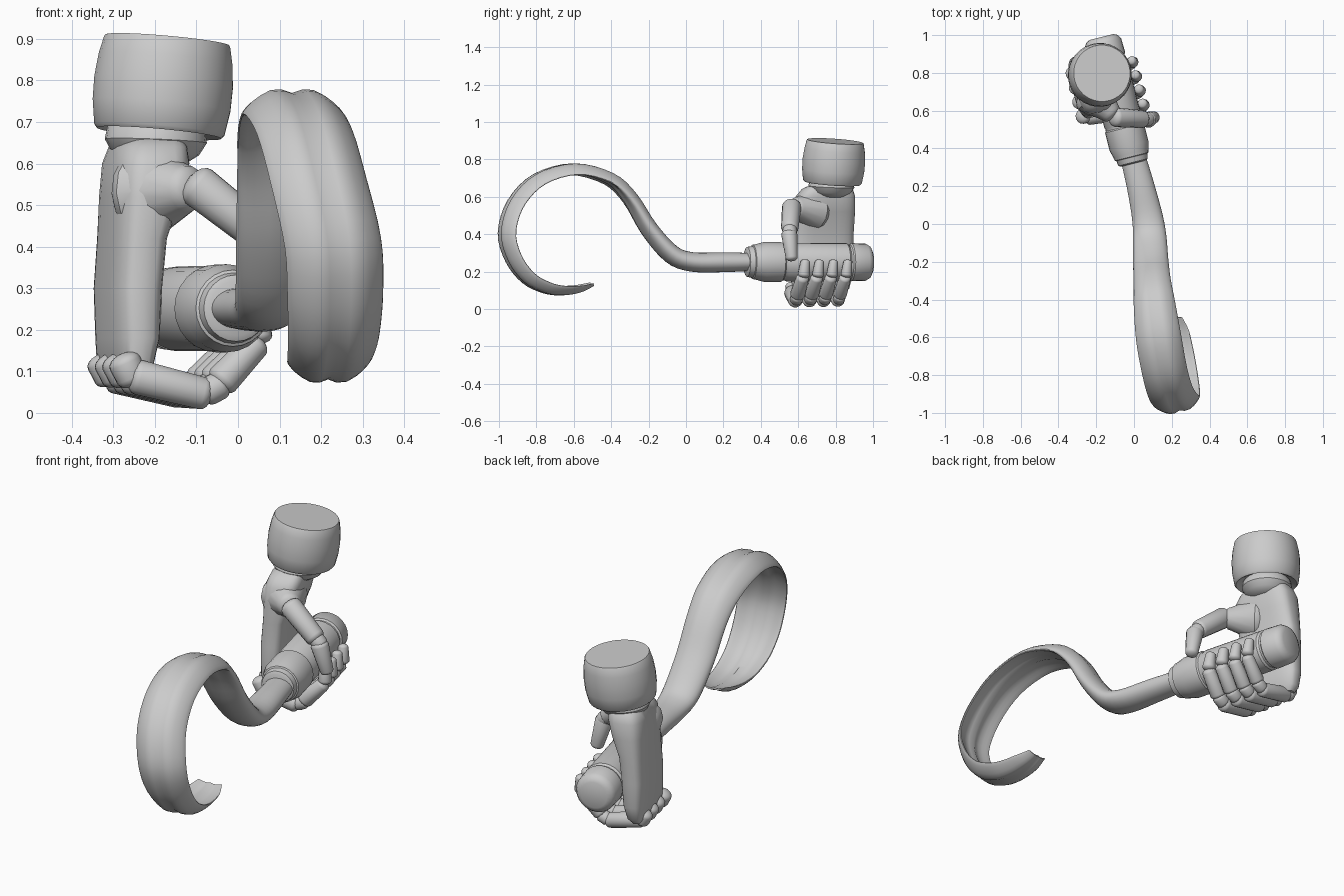
import bpy, math
from mathutils import Vector as V

AX = V((0.24, -0.97, 0)).normalized()      # handle direction seen from above
SIDE = V((0.97, 0.24, 0)).normalized()     # across the handle


def loft(name, rings, angle=35):
    """Skin a list of closed rings and cap both ends."""
    n = len(rings[0])
    verts = [tuple(p) for r in rings for p in r]
    faces = [(i * n + j, i * n + (j + 1) % n, (i + 1) * n + (j + 1) % n, (i + 1) * n + j)
             for i in range(len(rings) - 1) for j in range(n)]
    last = (len(rings) - 1) * n
    faces += [tuple(reversed(range(n))), tuple(range(last, last + n))]
    me = bpy.data.meshes.new(name)
    me.from_pydata(verts, [], faces)
    ob = bpy.data.objects.new(name, me)
    bpy.context.collection.objects.link(ob)
    bpy.ops.object.select_all(action='DESELECT')
    bpy.context.view_layer.objects.active = ob
    ob.select_set(True)
    bpy.ops.object.mode_set(mode='EDIT')
    bpy.ops.mesh.select_all(action='SELECT')
    bpy.ops.mesh.normals_make_consistent(inside=False)
    bpy.ops.object.mode_set(mode='OBJECT')
    bpy.ops.object.shade_smooth_by_angle(angle=math.radians(angle))
    return ob


def lathe(name, p0, p1, profile, n=24):
    """Turned part from p0 to p1; profile holds (fraction along, radius)."""
    p0, p1 = V(p0), V(p1)
    q = (p1 - p0).to_track_quat('Z', 'Y')
    return loft(name, [[p0.lerp(p1, t) + q @ V((r * math.cos(2 * math.pi * j / n),
                                               r * math.sin(2 * math.pi * j / n), 0))
                        for j in range(n)] for t, r in profile])


def bone(name, p0, p1, r0, r1):
    """Finger segment: tapered capsule with rounded ends."""
    length = (V(p1) - V(p0)).length
    prof = []
    for k in range(5):
        a = math.radians(8 + 82 * k / 4)
        prof.append((-r0 * 0.6 * math.cos(a) / length, r0 * math.sin(a)))
    for k in range(5):
        a = math.radians(90 - 82 * k / 4)
        prof.append((1 + r1 * 0.6 * math.cos(a) / length, r1 * math.sin(a)))
    return lathe(name, p0, p1, prof, 14)


# cuff with a recessed underside
lathe("cuff", (-0.19, 0.782, 0.673), (-0.17, 0.798, 0.897),
      [(0.1, 0.11), (0.03, 0.135), (0, 0.15), (0.04, 0.158), (0.3, 0.167), (0.55, 0.168),
       (0.8, 0.162), (0.98, 0.153), (1, 0.150)], 32)

# wrist ball
lathe("wrist", (-0.2, 0.775, 0.60), (-0.195, 0.78, 0.72),
      [(0, 0.07), (0.2, 0.105), (0.45, 0.123), (0.7, 0.118), (1, 0.09)])

# palm: rounded-box rings stacked upward (z, cx, cy, half thickness, half breadth)
palm = [(0.085, -0.275, 0.72, 0.03, 0.13), (0.11, -0.272, 0.72, 0.047, 0.155),
        (0.18, -0.266, 0.725, 0.056, 0.168), (0.30, -0.265, 0.73, 0.063, 0.163),
        (0.42, -0.255, 0.735, 0.065, 0.163), (0.52, -0.235, 0.74, 0.083, 0.163),
        (0.60, -0.222, 0.745, 0.09, 0.158), (0.64, -0.217, 0.755, 0.082, 0.135),
        (0.665, -0.205, 0.77, 0.06, 0.1)]


def power(c):
    return math.copysign(abs(c) ** 0.6, c)


loft("palm", [[V((cx, cy, z)) + SIDE * hu * power(math.cos(a)) + AX * hv * power(math.sin(a))
               for a in [2 * math.pi * j / 28 for j in range(28)]]
              for z, cx, cy, hu, hv in palm])

# thumb: fleshy root and two segments
bone("thumb_root", (-0.215, 0.68, 0.53), (-0.125, 0.59, 0.54), 0.11, 0.058)
bone("thumb_lower", (-0.095, 0.565, 0.545), (0.045, 0.555, 0.435), 0.052, 0.047)
bone("thumb_joint", (0.05, 0.555, 0.43), (0.075, 0.555, 0.405), 0.038, 0.038)
bone("thumb_tip", (0.075, 0.552, 0.40), (0.105, 0.565, 0.275), 0.043, 0.032)

# four fingers curled under the handle, sliding back along its axis
for i in range(4):
    o = -AX * 0.078 * i
    r = 0.040 - 0.0012 * i

    def at(x, y, z):
        return V((x, y, z)) + o

    bone(f"finger_{i+1}_knuckle", at(-0.272, 0.57, 0.12), at(-0.256, 0.572, 0.085), r, r * 0.95)
    bone(f"finger_{i+1}_base", at(-0.238, 0.568, 0.085), at(-0.085, 0.585, 0.047), r * 1.08, r)
    bone(f"finger_{i+1}_joint", at(-0.072, 0.59, 0.052), at(-0.045, 0.595, 0.066), r * 0.88, r * 0.88)
    bone(f"finger_{i+1}_middle", at(-0.036, 0.597, 0.08), at(0.042, 0.622, 0.163), r, r * 0.85)
    bone(f"finger_{i+1}_tip", at(0.05, 0.63, 0.185), at(0.045, 0.638, 0.25), r * 0.82, r * 0.65)

# handle: collar, grip, groove and rounded pommel
lathe("handle", (-0.003, 0.32, 0.252), (-0.172, 0.99, 0.25),
      [(0, 0.066), (0.01, 0.08), (0.05, 0.085), (0.055, 0.092), (0.08, 0.095), (0.14, 0.106),
       (0.28, 0.106), (0.29, 0.1), (0.31, 0.1), (0.32, 0.103), (0.8, 0.102), (0.815, 0.094),
       (0.83, 0.094), (0.84, 0.102), (0.955, 0.099), (0.985, 0.086), (1, 0.065)], 24)

# hook: path stations (x, y, z, half width, half thickness, channel amount)
path = [(-0.01, 0.37, 0.252, 0.066, 0.047, 0), (0.035, 0.20, 0.25, 0.073, 0.053, 0),
        (0.072, 0.03, 0.252, 0.082, 0.052, 0), (0.083, -0.08, 0.295, 0.09, 0.05, 0),
        (0.088, -0.20, 0.43, 0.095, 0.045, 0.1), (0.094, -0.30, 0.59, 0.10, 0.037, 0.4),
        (0.105, -0.41, 0.695, 0.11, 0.028, 0.8), (0.13, -0.60, 0.747, 0.12, 0.023, 1),
        (0.165, -0.79, 0.695, 0.12, 0.023, 1), (0.20, -0.915, 0.57, 0.12, 0.023, 1),
        (0.235, -0.965, 0.41, 0.12, 0.023, 1), (0.24, -0.93, 0.27, 0.118, 0.022, 1),
        (0.235, -0.85, 0.165, 0.112, 0.022, 1), (0.225, -0.75, 0.112, 0.105, 0.02, 1),
        (0.215, -0.66, 0.098, 0.097, 0.017, 0.9), (0.205, -0.57, 0.107, 0.085, 0.012, 0.7),
        (0.195, -0.50, 0.13, 0.06, 0.004, 0.4)]


def smooth_path(pts, steps):
    """Catmull-Rom through every station, all columns at once."""
    out = []
    for i in range(len(pts) - 1):
        a, b, c, d = pts[max(i - 1, 0)], pts[i], pts[i + 1], pts[min(i + 2, len(pts) - 1)]
        for k in range(steps):
            t = k / steps
            out.append([0.5 * (2 * q + (r - p) * t + (2 * p - 5 * q + 4 * r - s) * t * t
                               + (3 * q - p - 3 * r + s) * t ** 3)
                        for p, q, r, s in zip(a, b, c, d)])
    return out + [list(pts[-1])]


fine = smooth_path(path, 4)
rings = []
for i, (x, y, z, hw, th, ch) in enumerate(fine):
    tan = V(fine[min(i + 1, len(fine) - 1)][:3]) - V(fine[max(i - 1, 0)][:3])
    side = SIDE - tan * (SIDE.dot(tan) / tan.dot(tan))
    side.normalize()
    nor = tan.cross(side).normalized()
    ring = []
    for j in range(28):
        a = 2 * math.pi * j / 28
        u = math.cos(a)
        n = th * math.sin(a) - ch * (0.045 * (u * u - 0.4) + 0.018 * math.exp(-(u / 0.22) ** 2))
        ring.append(V((x, y, z)) + side * hw * u + nor * n)
    rings.append(ring)
loft("hook", rings, 45)
